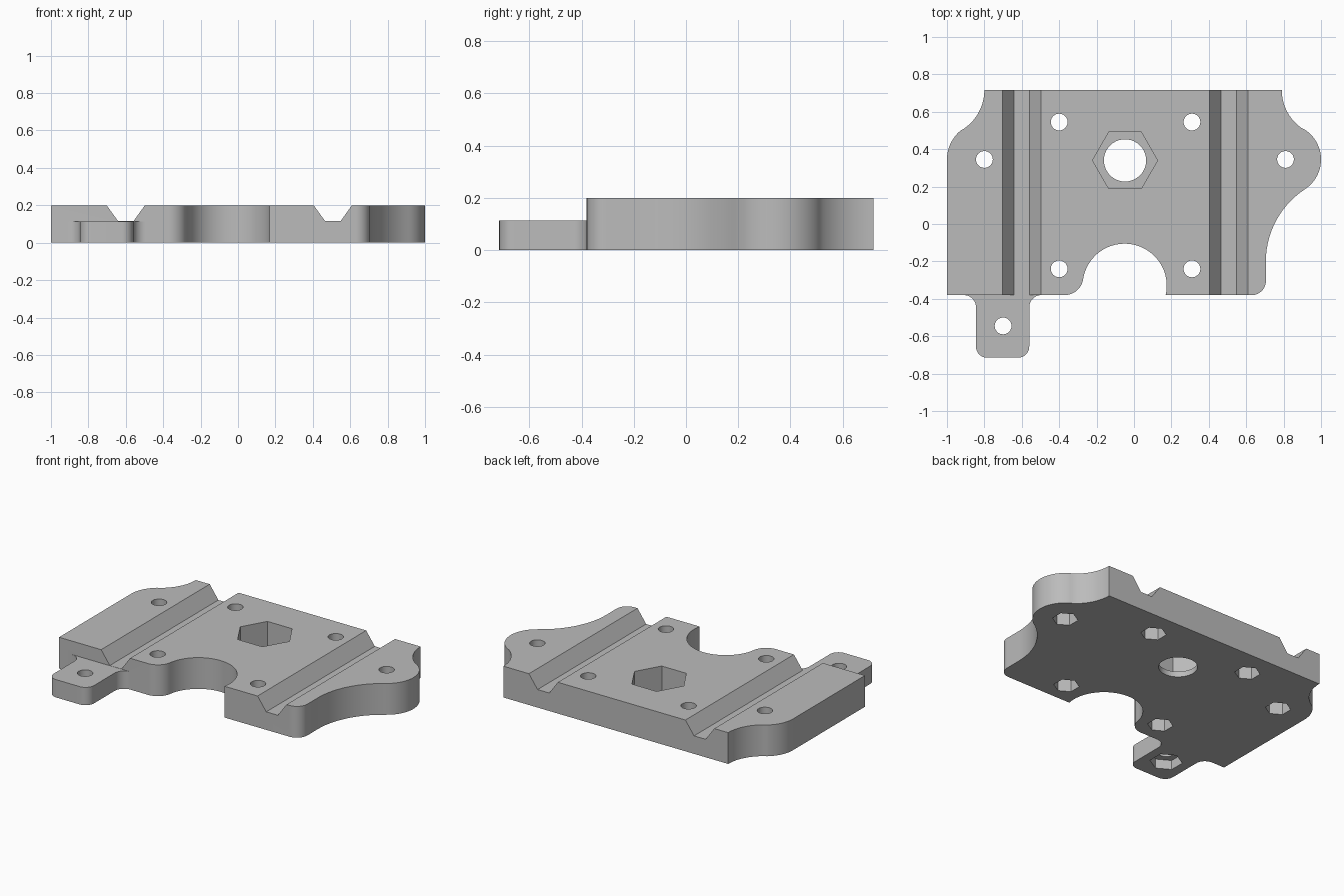
import bpy, bmesh
from math import cos, sin, radians

cube = bpy.data.objects.get("Cube")
if cube:
    bpy.data.objects.remove(cube, do_unlink=True)

grey = bpy.data.materials.new("plain grey")
grey.use_nodes = True
grey.diffuse_color = (0.5, 0.5, 0.5, 1)
grey.node_tree.nodes["Principled BSDF"].inputs["Base Color"].default_value = (0.5, 0.5, 0.5, 1)


def arc(cx, cy, r, a0, a1, n=14):
    """Points along an arc, angles in degrees."""
    angles = [radians(a0 + (a1 - a0) * i / n) for i in range(n + 1)]
    return [(cx + r * cos(a), cy + r * sin(a)) for a in angles]


def ring(cx, cy, r, sides, turn=0):
    return arc(cx, cy, r, turn, turn + 360, sides)[:-1]


def prism(name, points, offset):
    """Closed solid from 3D points swept along an offset."""
    bm = bmesh.new()
    face = bm.faces.new([bm.verts.new(p) for p in points])
    swept = bmesh.ops.extrude_face_region(bm, geom=[face])["geom"]
    verts = [v for v in swept if isinstance(v, bmesh.types.BMVert)]
    bmesh.ops.translate(bm, verts=verts, vec=offset)
    bmesh.ops.recalc_face_normals(bm, faces=bm.faces)
    mesh = bpy.data.meshes.new(name)
    bm.to_mesh(mesh)
    bm.free()
    mesh.materials.append(grey)
    obj = bpy.data.objects.new(name, mesh)
    bpy.context.collection.objects.link(obj)
    return obj


def slab(name, outline, z0, z1):
    return prism(name, [(x, y, z0) for x, y in outline], (0, 0, z1 - z0))


def combine(target, tool, operation="DIFFERENCE"):
    """Apply a boolean and discard the tool."""
    mod = target.modifiers.new("combine", "BOOLEAN")
    mod.operation = operation
    mod.solver = "EXACT"
    mod.object = tool
    bpy.context.view_layer.objects.active = target
    bpy.ops.object.modifier_apply(modifier=mod.name)
    bpy.data.objects.remove(tool, do_unlink=True)


FRONT, BACK, TOP, STEP = -0.38, 0.717, 0.2, 0.115

# Main plate outline: front edge, notch, right-hand ear, back edge, other ear
outline = [(-1, FRONT)]
outline += arc(-0.371, -0.28, 0.1, -90, -8.9)
outline += arc(-0.05, -0.33, 0.225, 171.1, -13, 32)[1:]
outline += arc(0.63, -0.305, 0.075, -90, 0)
outline += arc(1.166, -0.2, 0.461, 180, 123.2)
outline += arc(0.81, 0.345, 0.19, -56.8, 58.5, 24)[1:]
outline += arc(1.04, BACK, 0.25, 238.5, 180)[1:]
outline += arc(-1.0515, BACK, 0.2515, 0, -56.1)
outline += arc(-0.8, 0.345, 0.2, 123.9, 180)[1:]
plate = slab("mounting_plate", outline, 0, TOP)

# Two trapezoid grooves running front to back
for x in (-0.6, 0.507):
    section = [(-0.041, STEP), (0.041, STEP), (0.131, 0.24), (-0.131, 0.24)]
    points = [(x + dx, -0.6, z) for dx, z in section]
    combine(plate, prism("groove_cutter", points, (0, 1.6, 0)))

# Lower tab with filleted root and rounded corners
tab_outline = arc(-0.91, -0.445, 0.065, 90, 0)
tab_outline += arc(-0.785, -0.655, 0.06, 180, 270)
tab_outline += arc(-0.62, -0.655, 0.06, 270, 360)
tab_outline += arc(-0.495, -0.445, 0.065, 180, 90)
tab_outline += [(-0.495, -0.37), (-0.91, -0.37)]
combine(plate, slab("tab", tab_outline, 0, STEP - 0.001), "UNION")

# Screw holes with hexagonal nut pockets underneath: x, y, pocket radius, depth
screws = [(x, y, 0.075, 0.12) for x in (-0.4, 0.31) for y in (-0.24, 0.545)]
screws += [(x, 0.345, 0.075, 0.12) for x in (-0.8, 0.81)]
screws += [(-0.7, -0.545, 0.095, 0.06)]
for x, y, radius, depth in screws:
    combine(plate, slab("screw_cutter", ring(x, y, 0.045, 24), -0.1, 0.3))
    combine(plate, slab("nut_cutter", ring(x, y, radius, 6, 30), -0.1, depth))

# Central bore with a deep hexagonal pocket from above
combine(plate, slab("bore_cutter", ring(-0.048, 0.34, 0.113, 40), -0.1, 0.3))
combine(plate, slab("hex_cutter", ring(-0.048, 0.34, 0.174, 6), 0.035, 0.3))

# Smooth curved walls, keep hard edges
bpy.ops.object.select_all(action="DESELECT")
plate.select_set(True)
bpy.context.view_layer.objects.active = plate
bpy.ops.object.shade_smooth_by_angle(angle=radians(30))
